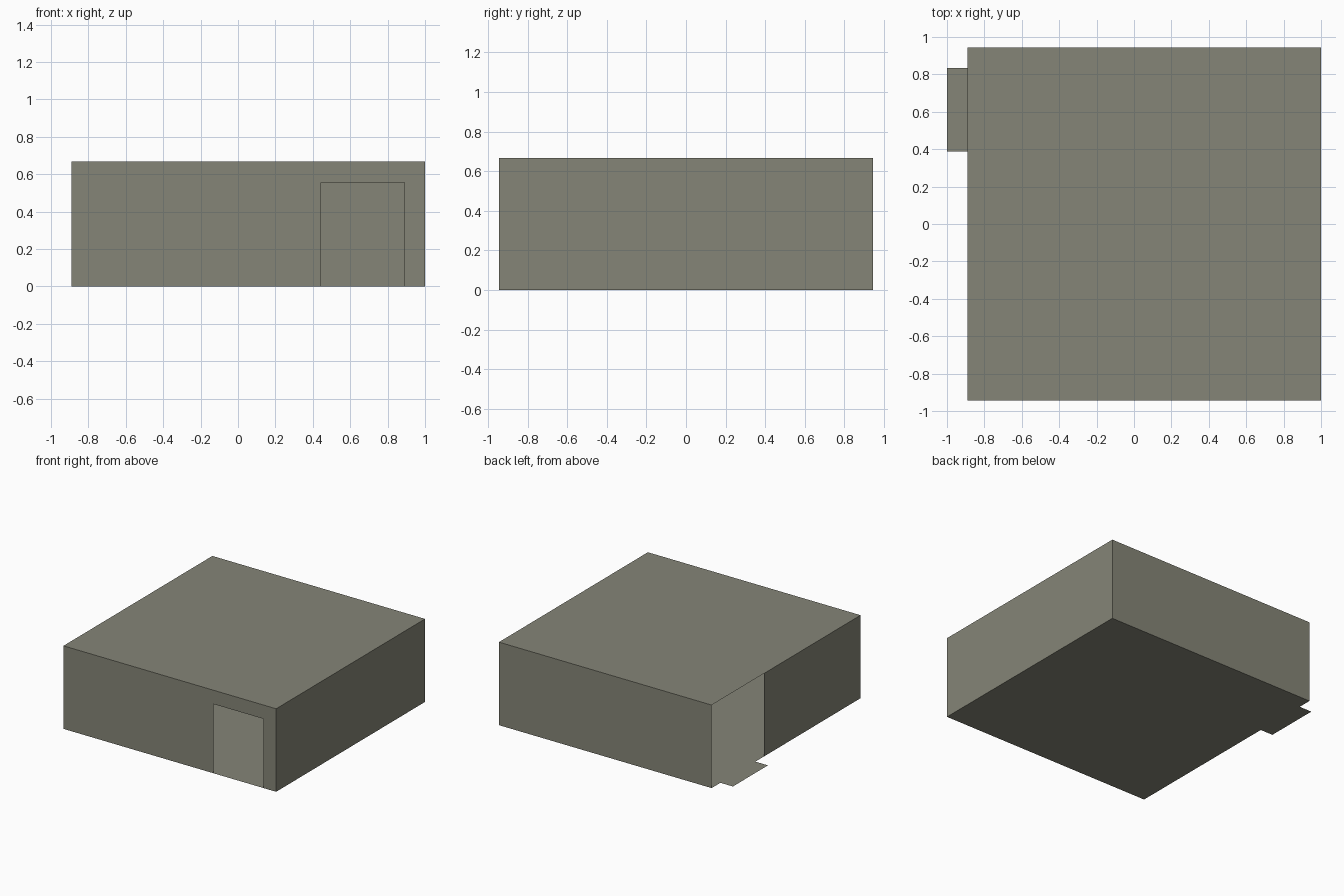
import bpy
import bmesh
from mathutils import Vector

if "Cube" in bpy.data.objects:
    bpy.data.objects.remove(bpy.data.objects["Cube"])

# The room is laid out on a module grid: 18 modules span the 2 unit length
U = 2 / 18
X0, X1 = -8 * U, 9 * U
Y0, Y1 = -8.5 * U, 8.5 * U
H = 6 * U

mat = bpy.data.materials.new("olive grey")
mat.diffuse_color = (0.235, 0.235, 0.185, 1)
mat.use_nodes = True
mat.node_tree.nodes["Principled BSDF"].inputs["Base Color"].default_value = mat.diffuse_color


def sheet(name, outline, facing):
    """One thin flat panel from an outline, turned towards a direction."""
    bm = bmesh.new()
    face = bm.faces.new([bm.verts.new(p) for p in outline])
    face.normal_update()
    if face.normal.dot(Vector(facing)) < 0:
        face.normal_flip()
    # Split outlines that are not rectangles into clean triangles
    if len(outline) > 4:
        bmesh.ops.triangulate(bm, faces=bm.faces[:])
    mesh = bpy.data.meshes.new(name)
    bm.to_mesh(mesh)
    bm.free()
    mesh.materials.append(mat)
    ob = bpy.data.objects.new(name, mesh)
    bpy.context.collection.objects.link(ob)
    return ob


# Floor with a doorstep tab reaching out of the left opening
step_near, step_far = Y1 - 5 * U, Y1 - U
sheet("floor", [(X0, Y0, 0), (X1, Y0, 0), (X1, Y1, 0), (X0, Y1, 0),
                (X0, step_far, 0), (X0 - U, step_far, 0),
                (X0 - U, step_near, 0), (X0, step_near, 0)], (0, 0, 1))

# Roof
sheet("roof", [(X0, Y0, H), (X1, Y0, H), (X1, Y1, H), (X0, Y1, H)], (0, 0, 1))

# Front wall with an open doorway
door_left, door_right, door_top = X1 - 5 * U, X1 - U, 5 * U
front = [(X0, 0), (door_left, 0), (door_left, door_top), (door_right, door_top),
         (door_right, 0), (X1, 0), (X1, H), (X0, H)]
sheet("front_wall", [(x, Y0, z) for x, z in front], (0, -1, 0))

# Plain back and right walls
sheet("back_wall", [(X0, Y1, 0), (X1, Y1, 0), (X1, Y1, H), (X0, Y1, H)], (0, 1, 0))
sheet("right_wall", [(X1, Y0, 0), (X1, Y1, 0), (X1, Y1, H), (X1, Y0, H)], (1, 0, 0))

# Left wall stops short, leaving a full-height opening at the back corner
gap = Y1 - 6 * U
sheet("left_wall", [(X0, Y0, 0), (X0, gap, 0), (X0, gap, H), (X0, Y0, H)], (-1, 0, 0))
